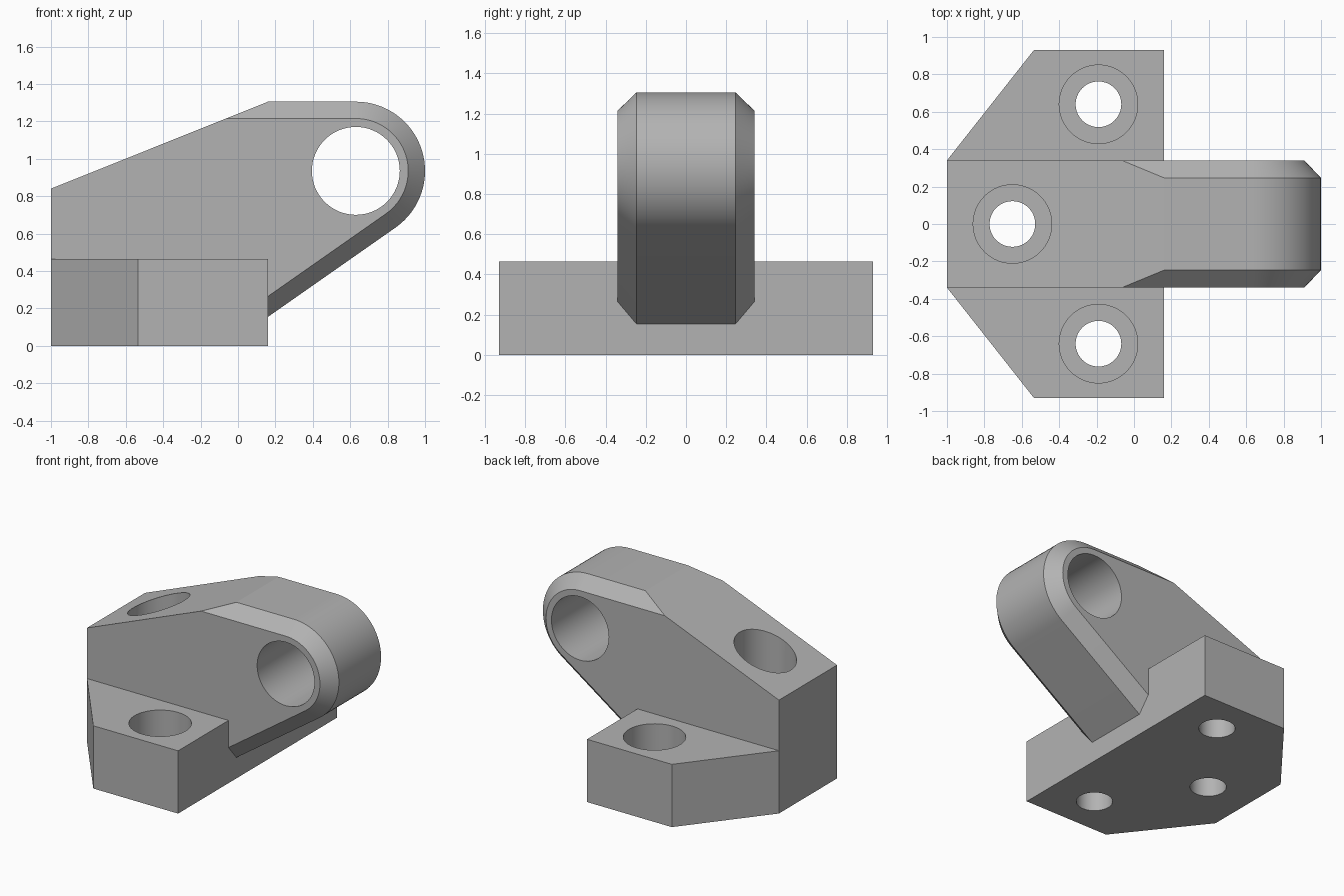
import bpy, bmesh, math

if "Cube" in bpy.data.objects:
    bpy.data.objects.remove(bpy.data.objects["Cube"])

metal = bpy.data.materials.new("grey_metal")
metal.diffuse_color = (0.45, 0.45, 0.45, 1)
metal.use_nodes = True
metal.node_tree.nodes["Principled BSDF"].inputs["Base Color"].default_value = metal.diffuse_color

U = 0.093                      # base module
CX, CZ = 0.63, 0.935           # pivot hole centre
X0, X1 = -1.0, 0.16            # back and front of the base
BASE_H = 5 * U
TILT = math.radians(35)        # slope of the arm's underside


def loft(name, rings):
    """Solid through matching closed rings of points."""
    bm = bmesh.new()
    loops = [[bm.verts.new(p) for p in ring] for ring in rings]
    n = len(loops[0])
    for a, b in zip(loops, loops[1:]):
        for i in range(n):
            j = (i + 1) % n
            bm.faces.new((a[i], a[j], b[j], b[i]))
    bm.faces.new(loops[0])
    bm.faces.new(loops[-1])
    bmesh.ops.recalc_face_normals(bm, faces=bm.faces)
    mesh = bpy.data.meshes.new(name)
    bm.to_mesh(mesh)
    bm.free()
    mesh.materials.append(metal)
    ob = bpy.data.objects.new(name, mesh)
    bpy.context.collection.objects.link(ob)
    return ob


def cylinder(name, x, y, r, z0, z1):
    angles = [2 * math.pi * i / 64 for i in range(64)]
    return loft(name, [[(x + r * math.cos(a), y + r * math.sin(a), z) for a in angles]
                       for z in (z0, z1)])


def combine(ob, other, operation):
    bpy.context.view_layer.objects.active = ob
    mod = ob.modifiers.new(operation, 'BOOLEAN')
    mod.operation, mod.object, mod.solver = operation, other, 'EXACT'
    bpy.ops.object.modifier_apply(modifier=mod.name)
    bpy.data.objects.remove(other)


def arm_profile(y, r):
    """Side outline of the arm with nose radius r, at depth y."""
    slope = (1.305 - 0.84) / (X1 - X0)
    top = CZ + r
    pts = [(X0, 0), (X0, 0.84), (X0 + (top - 0.84) / slope, top)]
    start, end = math.pi / 2, TILT - math.pi / 2
    for i in range(33):
        a = start + (end - start) * i / 32
        pts.append((CX + r * math.cos(a), CZ + r * math.sin(a)))
    x, z = pts[-1]
    pts += [(X1, z - (x - X1) * math.tan(TILT)), (X1, 0)]
    return [(x, y, z) for x, z in pts]


# arm with chamfered sides
bracket = loft("bracket", [arm_profile(y, r) for y, r in
                           ((-0.34, 0.28), (-0.247, 0.37), (0.247, 0.37), (0.34, 0.28))])

# base plate with cut corners
outline = [(X0, -0.34), (-0.535, -0.93), (X1, -0.93),
           (X1, 0.93), (-0.535, 0.93), (X0, 0.34)]
base = loft("base", [[(x, y, z) for x, y in outline] for z in (0, BASE_H)])
combine(bracket, base, 'UNION')

# pivot hole through the arm
angles = [2 * math.pi * i / 64 for i in range(64)]
pivot = loft("pivot_cutter", [[(CX + 0.235 * math.cos(a), y, CZ + 0.235 * math.sin(a))
                               for a in angles] for y in (-1, 1)])
combine(bracket, pivot, 'DIFFERENCE')

# counterbored screw holes
for x, y in ((-0.19, 0.64), (-0.19, -0.64), (-0.65, 0)):
    combine(bracket, cylinder("screw_cutter", x, y, 0.122, -0.5, 1.5), 'DIFFERENCE')
    combine(bracket, cylinder("bore_cutter", x, y, 0.21, 2 * U, 1.5), 'DIFFERENCE')

bpy.ops.object.select_all(action='DESELECT')
bracket.select_set(True)
bpy.context.view_layer.objects.active = bracket
bpy.ops.object.shade_smooth_by_angle(angle=math.radians(20))
